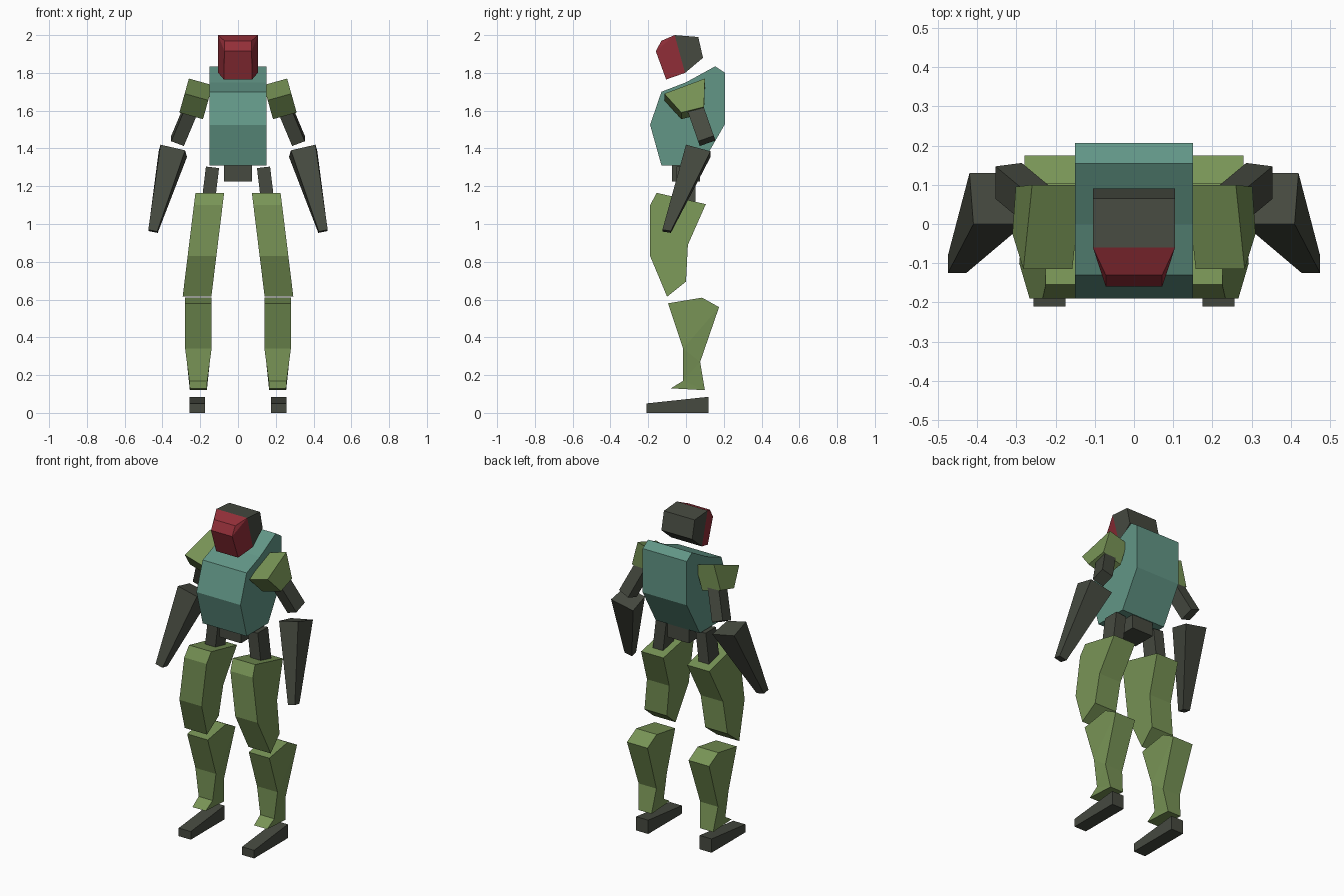
import bpy, bmesh
from mathutils import Vector

if "Cube" in bpy.data.objects:
    bpy.data.objects.remove(bpy.data.objects["Cube"])


def material(name, rgb):
    m = bpy.data.materials.new(name)
    m.diffuse_color = (*rgb, 1)
    m.use_nodes = True
    m.node_tree.nodes["Principled BSDF"].inputs["Base Color"].default_value = m.diffuse_color
    return m


TEAL = material("teal", (0.122, 0.305, 0.24))
OLIVE = material("olive green", (0.188, 0.296, 0.093))
DARK = material("dark grey", (0.061, 0.068, 0.051))
RED = material("dark red", (0.29, 0.028, 0.04))


def loft(name, ring_a, ring_b, mat, sign=1):
    """Closed flat-faced solid between two matching rings of points."""
    bm = bmesh.new()
    a, b = [[bm.verts.new((p[0] * sign, p[1], p[2])) for p in r] for r in (ring_a, ring_b)]
    n = len(a)
    caps = [bm.faces.new(a), bm.faces.new(b)]
    for i in range(n):
        j = (i + 1) % n
        bm.faces.new((a[i], a[j], b[j], b[i]))
    bmesh.ops.recalc_face_normals(bm, faces=bm.faces)
    bmesh.ops.triangulate(bm, faces=[f for f in caps if len(f.verts) > 4])
    bmesh.ops.recalc_face_normals(bm, faces=bm.faces)
    me = bpy.data.meshes.new(name)
    bm.to_mesh(me)
    bm.free()
    me.materials.append(mat)
    ob = bpy.data.objects.new(name, me)
    bpy.context.collection.objects.link(ob)
    return ob


def slab(name, profile, x0, x1, mat, sign=1):
    """Side profile (y, z) spread between x0 and x1; each may depend on z."""
    fx = lambda x, z: x(z) if callable(x) else x
    return loft(name, [(fx(x0, z), y, z) for y, z in profile],
                [(fx(x1, z), y, z) for y, z in profile], mat, sign)


def box(name, top, bottom, w, d, mat, sign=1):
    """Square-ended bar between two centres."""
    top, bottom = Vector(top), Vector(bottom)
    ax = (top - bottom).normalized()
    u = (Vector((1, 0, 0)) - ax * ax.x).normalized()
    v = ax.cross(u)
    ring = lambda c: [c + u * (i * w / 2) + v * (j * d / 2)
                      for i, j in ((-1, -1), (1, -1), (1, 1), (-1, 1))]
    return loft(name, ring(top), ring(bottom), mat, sign)


# torso and waist
slab("torso", [(0.155, 1.835), (0.207, 1.80), (0.207, 1.53), (0.08, 1.31), (-0.13, 1.31),
               (-0.19, 1.525), (-0.13, 1.70), (0.0, 1.75)], -0.15, 0.15, TEAL)
slab("waist", [(-0.075, 1.225), (0.075, 1.225), (0.075, 1.31), (-0.075, 1.31)],
     -0.073, 0.073, DARK)

# head: dark back shell, red tapering face
shell = [(-0.06, 2.0), (0.065, 1.99), (0.09, 1.88), (-0.005, 1.80)]
slab("head_shell", shell, -0.105, 0.105, DARK)
front = [(-0.13, 1.97, 0.072), (-0.16, 1.915, 0.072), (-0.105, 1.765, 0.075)]
face = [(-0.06, 2.0, 0.105)] + front + [(-0.005, 1.80, 0.105)]
loft("head_face", [(-w, y, z) for y, z, w in face], [(w, y, z) for y, z, w in face], RED)

for sign, side in ((-1, "left"), (1, "right")):
    # shoulder plate, tilted outwards
    plate = [(0.10, 1.77), (-0.115, 1.69), (-0.025, 1.59), (0.095, 1.62)]
    outer = [(0.26 + (1.77 - z) * 0.28, y, z) for y, z in plate]
    inner = [(x - 0.125, y, z - 0.035) for x, y, z in outer]
    loft(side + "_shoulder", outer, inner, OLIVE, sign)

    # arm
    box(side + "_upper_arm", (0.236, 0.04, 1.64), (0.32, 0.11, 1.44), 0.072, 0.088, DARK, sign)
    loft(side + "_forearm",
         [(0.41, 0.0, 1.42), (0.42, 0.13, 1.385), (0.27, 0.13, 1.355), (0.28, 0.0, 1.39)],
         [(0.475, -0.125, 0.97), (0.475, -0.08, 0.963), (0.425, -0.08, 0.953),
          (0.428, -0.125, 0.96)], DARK, sign)

    # leg
    box(side + "_hip", (0.135, 0, 1.30), (0.158, 0, 1.11), 0.07, 0.10, DARK, sign)
    mid = lambda z: 0.15 + (1.16 - z) * 0.123
    slab(side + "_thigh", [(-0.155, 1.165), (-0.19, 1.10), (-0.19, 0.83), (-0.10, 0.615),
                           (0.0, 0.695), (0.01, 0.89), (0.105, 1.105)],
         lambda z: mid(z) - 0.076, lambda z: mid(z) + 0.076, OLIVE, sign)
    half = lambda z: 0.045 + 0.025 * min(1, max(0, (z - 0.15) / 0.19))
    slab(side + "_shin", [(-0.095, 0.58), (-0.015, 0.34), (-0.015, 0.17), (-0.08, 0.13),
                          (0.10, 0.12), (0.075, 0.27), (0.175, 0.56), (0.085, 0.61)],
         lambda z: 0.21 - half(z), lambda z: 0.21 + half(z), OLIVE, sign)
    slab(side + "_foot", [(-0.21, 0), (0.118, 0), (0.118, 0.085), (-0.21, 0.05)],
         0.175, 0.257, DARK, sign)
